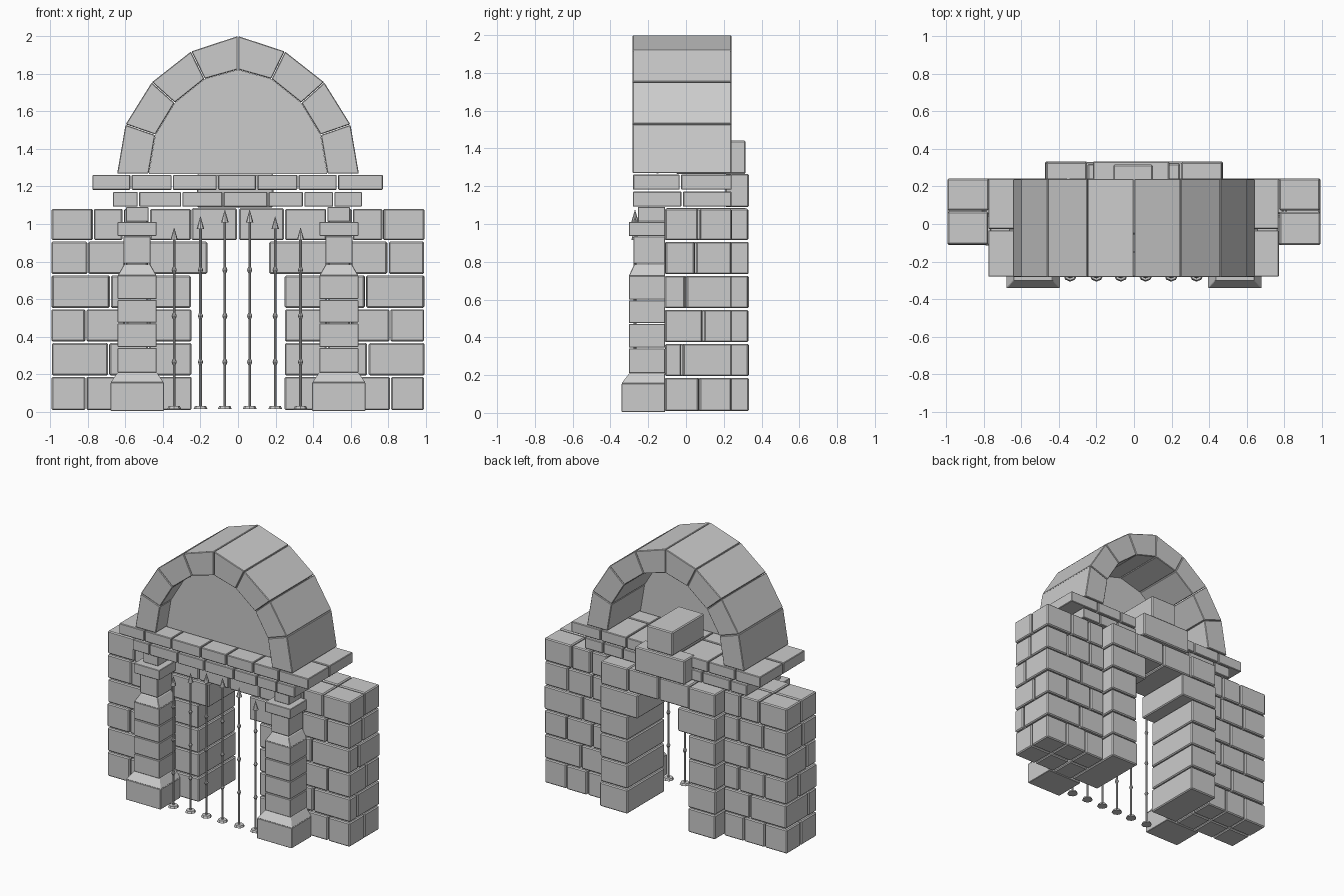
import bpy, bmesh, math, random
from mathutils import Matrix

if "Cube" in bpy.data.objects:
    bpy.data.objects.remove(bpy.data.objects["Cube"])

random.seed(4)
GAP = 0.004


def prism(bm, low, high):
    """Solid between two matching loops of points."""
    a = [bm.verts.new(p) for p in low]
    b = [bm.verts.new(p) for p in high]
    n = len(a)
    bm.faces.new(a[::-1])
    bm.faces.new(b)
    for i in range(n):
        bm.faces.new((a[i], a[(i + 1) % n], b[(i + 1) % n], b[i]))


def rect(x0, x1, y0, y1, z):
    x0, x1 = sorted((x0, x1))
    return [(x0, y0, z), (x1, y0, z), (x1, y1, z), (x0, y1, z)]


def stone(bm, x0, x1, y0, y1, z0, z1, rough=0.004):
    """One block, inset for the joints, with slightly uneven faces."""
    x0, x1 = sorted((x0, x1))
    j = lambda: GAP + random.uniform(-rough, rough) * 0.7
    x0, x1, y0, y1 = x0 + j(), x1 - j(), y0 + j(), y1 - j()
    prism(bm, rect(x0, x1, y0, y1, z0 + GAP), rect(x0, x1, y0, y1, z1 - GAP))


def finish(name, bm, bevel=0.007):
    bmesh.ops.recalc_face_normals(bm, faces=bm.faces)
    me = bpy.data.meshes.new(name)
    bm.to_mesh(me)
    bm.free()
    ob = bpy.data.objects.new(name, me)
    bpy.context.collection.objects.link(ob)
    if bevel:
        m = ob.modifiers.new("worn_edges", 'BEVEL')
        m.width, m.segments = bevel, 1
    return ob


# Side walls: six courses, staggered joints, full-depth jamb stones
courses = [0.005, 0.19, 0.37, 0.55, 0.73, 0.91, 1.085]
joints = [(0.81, 0.64), (0.69,), (0.81, 0.60), (0.68,), (0.80, 0.60), (0.77, 0.61)]
depth_joint = [0.07, -0.02, 0.09, 0.0, 0.05, 0.07]
for side, s in (("left", -1), ("right", 1)):
    bm = bmesh.new()
    for i, mids in enumerate(joints):
        z0, z1 = courses[i], courses[i + 1]
        xs = [0.995, *mids, 0.475]
        for a, b in zip(xs, xs[1:]):
            stone(bm, s * a, s * b, -0.115, depth_joint[i], z0, z1)
            stone(bm, s * a, s * b, depth_joint[i], 0.245, z0, z1)
        inner = 0.16 if i == 4 else 0.245
        stone(bm, s * 0.475, s * inner, -0.11, 0.335, z0, z1)
    finish(side + "_wall", bm)

    # Front column: flared base, shaft drums, shoulder, neck, cap
    bm = bmesh.new()
    c, back = s * 0.537, -0.11

    def drum(w0, f0, z0, z1, w1=None, f1=None):
        w1, f1 = w1 or w0, f1 or f0
        prism(bm, rect(c - w0, c + w0, f0, back, z0), rect(c - w1, c + w1, f1, back, z1))

    drum(0.142, -0.342, 0.005, 0.155)
    drum(0.142, -0.342, 0.155, 0.21, 0.104, -0.30)
    for z0, z1 in ((0.21, 0.34), (0.345, 0.47), (0.475, 0.595), (0.60, 0.725)):
        drum(0.104, -0.303, z0, z1)
    drum(0.104, -0.303, 0.725, 0.785, 0.07, -0.275)
    drum(0.072, -0.277, 0.79, 0.935)
    drum(0.104, -0.303, 0.937, 1.01)
    drum(0.06, -0.255, 1.012, 1.09)
    finish(side + "_column", bm, 0.003)

# Lintel over the doorway
bm = bmesh.new()
stone(bm, -0.25, 0.0, -0.11, 0.325, 0.91, 1.088)
stone(bm, 0.0, 0.25, -0.11, 0.325, 0.91, 1.088)
finish("lintel", bm)

# Two bands of stones under the arch
bands = [
    (1.088, 1.175, [-0.67, -0.53, -0.30, -0.08, 0.16, 0.35, 0.51, 0.665], -0.02),
    (1.178, 1.265, [-0.78, -0.57, -0.35, -0.11, 0.10, 0.32, 0.53, 0.775], -0.03),
]
for name, (z0, z1, xs, ym) in zip(("lower_band", "upper_band"), bands):
    bm = bmesh.new()
    for a, b in zip(xs, xs[1:]):
        stone(bm, a, b, -0.285, ym, z0, z1, 0.001)
        stone(bm, a, b, ym, 0.245, z0, z1, 0.001)
    finish(name, bm, 0.004)

# Loose blocks at the back, under and inside the vault
bm = bmesh.new()
stone(bm, -0.225, 0.195, 0.20, 0.34, 1.085, 1.27)
stone(bm, -0.115, 0.105, -0.06, 0.32, 1.262, 1.445)
finish("back_blocks", bm)

# Arch: four wedge stones on each side
outer = [(0.645, 1.267), (0.60, 1.53), (0.46, 1.755), (0.25, 1.92), (0, 2.0)]
inner = [(0.475, 1.267), (0.44, 1.475), (0.337, 1.645), (0.178, 1.772), (0, 1.822)]
bm = bmesh.new()
for s in (-1, 1):
    for i in range(4):
        loop = [outer[i], outer[i + 1], inner[i + 1], inner[i]]
        mx = sum(p[0] for p in loop) / 4
        mz = sum(p[1] for p in loop) / 4
        loop = [(mx + (x - mx) * 0.985, mz + (z - mz) * 0.985) for x, z in loop]
        if i == 3:
            loop[1] = (0.002, 2.0)
        prism(bm, [(s * x, -0.283, z) for x, z in loop], [(s * x, 0.24, z) for x, z in loop])
finish("arch", bm, 0.004)

# Recessed panel closing the arch
bm = bmesh.new()
ring = inner + [(-x, z) for x, z in inner[-2::-1]]
prism(bm, [(x, -0.155, z) for x, z in ring], [(x, -0.145, z) for x, z in ring])
finish("arch_panel", bm, 0)

# Gate bars: foot disc, rod, three knobs and a spear tip
bm = bmesh.new()


def cone(x, z0, z1, r0, r1):
    bmesh.ops.create_cone(bm, cap_ends=True, segments=8, radius1=r0, radius2=r1,
                          depth=z1 - z0, matrix=Matrix.Translation((x, -0.27, (z0 + z1) / 2)))


for x, top in ((-0.34, 0.98), (-0.20, 1.04), (-0.07, 1.075),
               (0.062, 1.075), (0.198, 1.04), (0.333, 0.98)):
    cone(x, 0.015, 0.03, 0.037, 0.03)
    cone(x, 0.03, top - 0.06, 0.007, 0.007)
    cone(x, top - 0.066, top, 0.02, 0.001)
    for z in (0.265, 0.51, 0.755):
        cone(x, z - 0.018, z, 0.007, 0.014)
        cone(x, z, z + 0.018, 0.014, 0.007)
finish("gate_bars", bm, 0)
